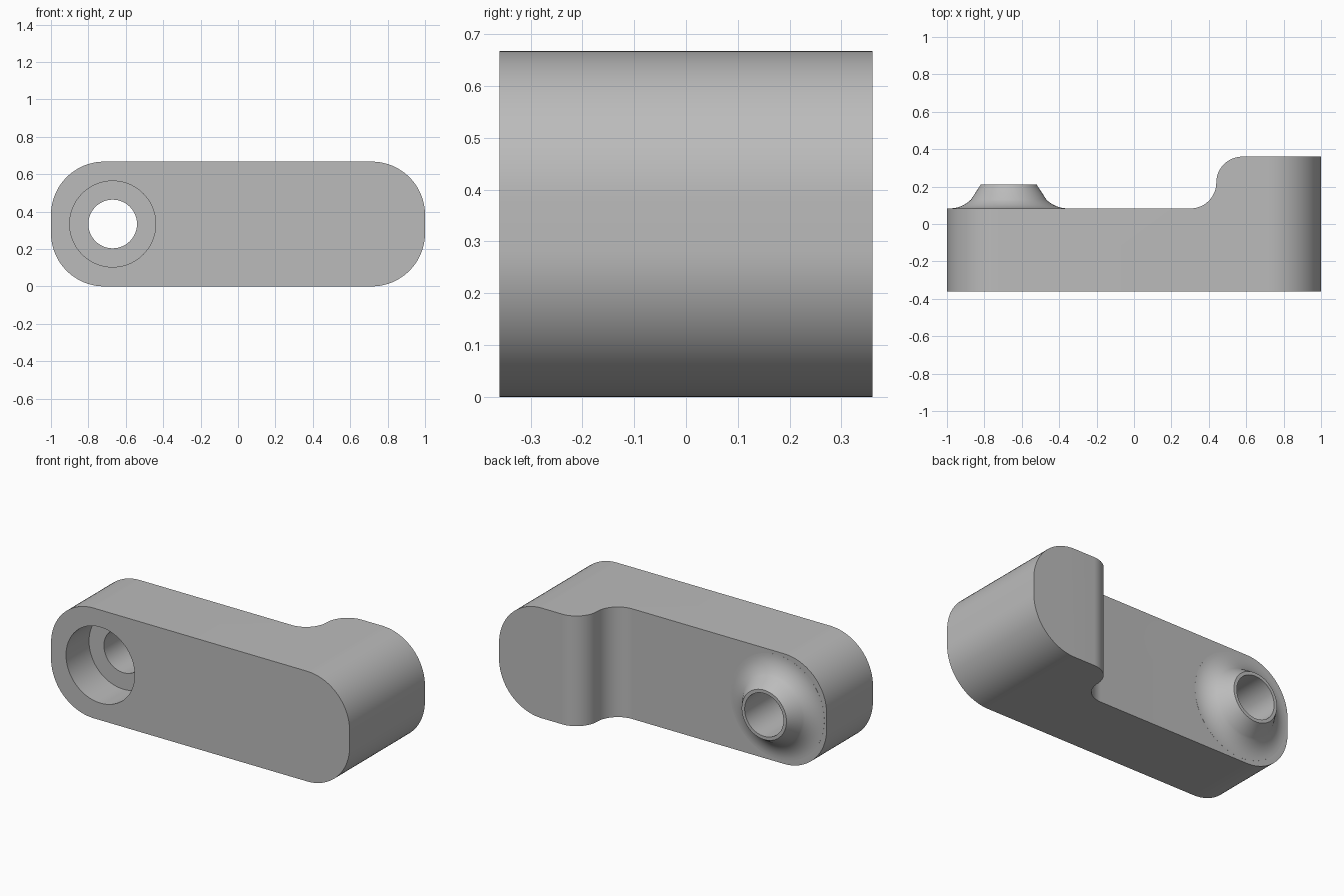
import bpy, bmesh
from math import sin, cos, pi, radians
from mathutils import Vector

if "Cube" in bpy.data.objects:
    bpy.data.objects.remove(bpy.data.objects["Cube"], do_unlink=True)

LENGTH, HEIGHT, DEPTH = 2.0, 0.667, 0.72
FRONT, BACK, STEP = -DEPTH / 2, DEPTH / 2, 0.083
HOLE_X, MID_Z = -0.67, HEIGHT / 2

grey = bpy.data.materials.new("plain grey")
grey.use_nodes = True
colour = (0.5, 0.5, 0.5, 1)
grey.diffuse_color = colour
grey.node_tree.nodes["Principled BSDF"].inputs["Base Color"].default_value = colour


def arc(cx, cy, r, start, end, steps=20):
    angles = [radians(start + (end - start) * i / steps) for i in range(steps + 1)]
    return [(cx + r * cos(a), cy + r * sin(a)) for a in angles]


def finish(name, bm):
    bmesh.ops.recalc_face_normals(bm, faces=bm.faces)
    mesh = bpy.data.meshes.new(name)
    bm.to_mesh(mesh)
    bm.free()
    mesh.materials.append(grey)
    obj = bpy.data.objects.new(name, mesh)
    bpy.context.collection.objects.link(obj)
    return obj


def extrude(name, points, offset):
    bm = bmesh.new()
    face = bm.faces.new([bm.verts.new(p) for p in points])
    result = bmesh.ops.extrude_face_region(bm, geom=[face])
    moved = [v for v in result["geom"] if isinstance(v, bmesh.types.BMVert)]
    bmesh.ops.translate(bm, verts=moved, vec=offset)
    return finish(name, bm)


def revolve(name, profile, sides=72):
    """Closed solid from (radius, y) points around the hole axis."""
    bm = bmesh.new()
    rings = []
    for r, y in profile:
        rings.append([bm.verts.new((HOLE_X + r * cos(2 * pi * i / sides), y,
                                    MID_Z + r * sin(2 * pi * i / sides)))
                      for i in range(sides)])
    for a, b in zip(rings, rings[1:]):
        for i in range(sides):
            j = (i + 1) % sides
            bm.faces.new((a[i], a[j], b[j], b[i]))
    bm.faces.new(rings[0])
    bm.faces.new(rings[-1])
    return finish(name, bm)


def combine(target, tool, operation):
    tool.hide_render = True
    mod = target.modifiers.new(operation.title(), "BOOLEAN")
    mod.operation, mod.solver, mod.object = operation, "EXACT", tool
    bpy.context.view_layer.objects.active = target
    bpy.ops.object.modifier_apply(modifier=mod.name)
    bpy.data.objects.remove(tool, do_unlink=True)


# Stepped bar seen from above, with an S-shaped shoulder
R = (BACK - STEP) / 2
outline = [(-1.1, FRONT), (1.1, FRONT), (1.1, BACK)]
outline += arc(0.44 + R, BACK - R, R, 90, 180)
outline += arc(0.44 - R, STEP + R, R, 0, -90)[1:]
outline += [(-1.1, STEP)]
body = extrude("lever_body", [(x, y, -0.1) for x, y in outline], Vector((0, 0, HEIGHT + 0.2)))

# Rounded ends seen from the front
C = 0.285
rounded = []
for k, (sx, sz) in enumerate([(1, 1), (-1, 1), (-1, -1), (1, -1)]):
    rounded += arc(sx * (LENGTH / 2 - C), MID_Z + sz * (MID_Z - C), C, 90 * k, 90 * k + 90)
envelope = extrude("end_envelope", [(x, -0.5, z) for x, z in rounded], Vector((0, 1, 0)))
combine(body, envelope, "INTERSECT")

# Conical boss with a flared foot
F = 0.16
flare = arc(0.315, STEP + F + 0.0005, F, -90, -135, 10)
boss = revolve("boss", [(0.315, STEP - 0.05)] + flare + [(0.15, 0.21)])
combine(body, boss, "UNION")

# Through hole and front counterbore
combine(body, revolve("counterbore_cutter", [(0.23, -0.5), (0.23, FRONT + 0.22)]), "DIFFERENCE")
combine(body, revolve("hole_cutter", [(0.13, -0.5), (0.13, 0.5)]), "DIFFERENCE")

# Smooth curves, sharp rims
bpy.ops.object.select_all(action="DESELECT")
body.select_set(True)
bpy.context.view_layer.objects.active = body
bpy.ops.object.shade_smooth_by_angle(angle=radians(30))
